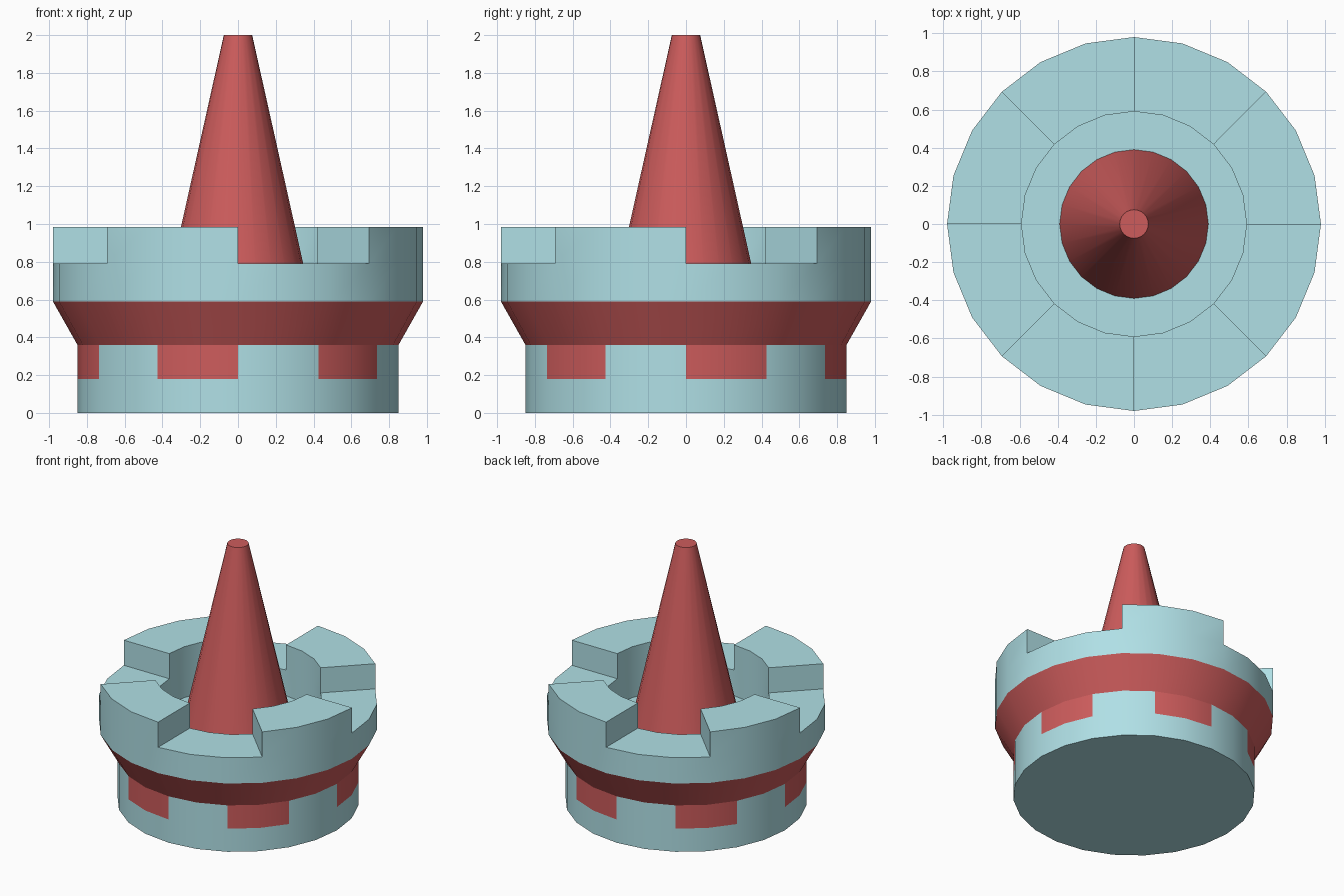
import bpy, bmesh
from math import sin, cos, pi, radians

if "Cube" in bpy.data.objects:
    bpy.data.objects.remove(bpy.data.objects["Cube"])

SIDES = 24


def material(name, rgb):
    m = bpy.data.materials.new(name)
    m.diffuse_color = (*rgb, 1)
    m.use_nodes = True
    m.node_tree.nodes["Principled BSDF"].inputs["Base Color"].default_value = m.diffuse_color
    return m


BLUE = material("pale_blue", (0.434, 0.745, 0.791))
RED = material("soft_red", (0.610, 0.107, 0.107))


def lathe(bm, profile):
    """Revolve (radius, z) points; returns bands of faces, one face per side."""
    rings = []
    for r, z in profile:
        if r == 0:
            rings.append([bm.verts.new((0, 0, z))] * SIDES)
        else:
            rings.append([bm.verts.new((r * cos(2 * pi * i / SIDES), r * sin(2 * pi * i / SIDES), z))
                          for i in range(SIDES)])
    bands = []
    for low, high in zip(rings, rings[1:]):
        band = []
        for i in range(SIDES):
            j = (i + 1) % SIDES
            corners = dict.fromkeys((low[i], low[j], high[j], high[i]))
            band.append(bm.faces.new(list(corners)))
        bands.append(band)
    return bands


def finish(bm, name, mats):
    bm.normal_update()
    mesh = bpy.data.meshes.new(name)
    bm.to_mesh(mesh)
    bm.free()
    for m in mats:
        mesh.materials.append(m)
    ob = bpy.data.objects.new(name, mesh)
    bpy.context.collection.objects.link(ob)
    bpy.ops.object.select_all(action='DESELECT')
    ob.select_set(True)
    bpy.context.view_layer.objects.active = ob
    bpy.ops.object.shade_smooth_by_angle(angle=radians(20))
    return ob


# Tower: base drum, flared collar, upper wall and recessed floor
bm = bmesh.new()
bands = lathe(bm, [(0, 0), (0.85, 0), (0.85, 0.18), (0.85, 0.36), (0.98, 0.59),
                   (0.98, 0.79), (0.59, 0.79), (0.59, 0.59), (0.39, 0.59)])

# Red windows (30 degrees on, 30 off) and red collar
for i, face in enumerate(bands[2]):
    face.material_index = 1 if i % 4 < 2 else 0
for face in bands[3]:
    face.material_index = 1

# Four battlements, each 45 degrees wide, raised from the wall top
rim = bands[5]
for start in range(3, SIDES, 6):
    res = bmesh.ops.extrude_face_region(bm, geom=rim[start:start + 3])
    verts = [v for v in res["geom"] if isinstance(v, bmesh.types.BMVert)]
    bmesh.ops.translate(bm, verts=verts, vec=(0, 0, 0.195))
    bmesh.ops.delete(bm, geom=[f for f in rim[start:start + 3] if f.is_valid], context='FACES')
finish(bm, "battlement_tower", [BLUE, RED])

# Tapered spike rising from the recessed floor
bm = bmesh.new()
lathe(bm, [(0.39, 0.59), (0.075, 2.0), (0, 2.0)])
finish(bm, "spike", [RED])
